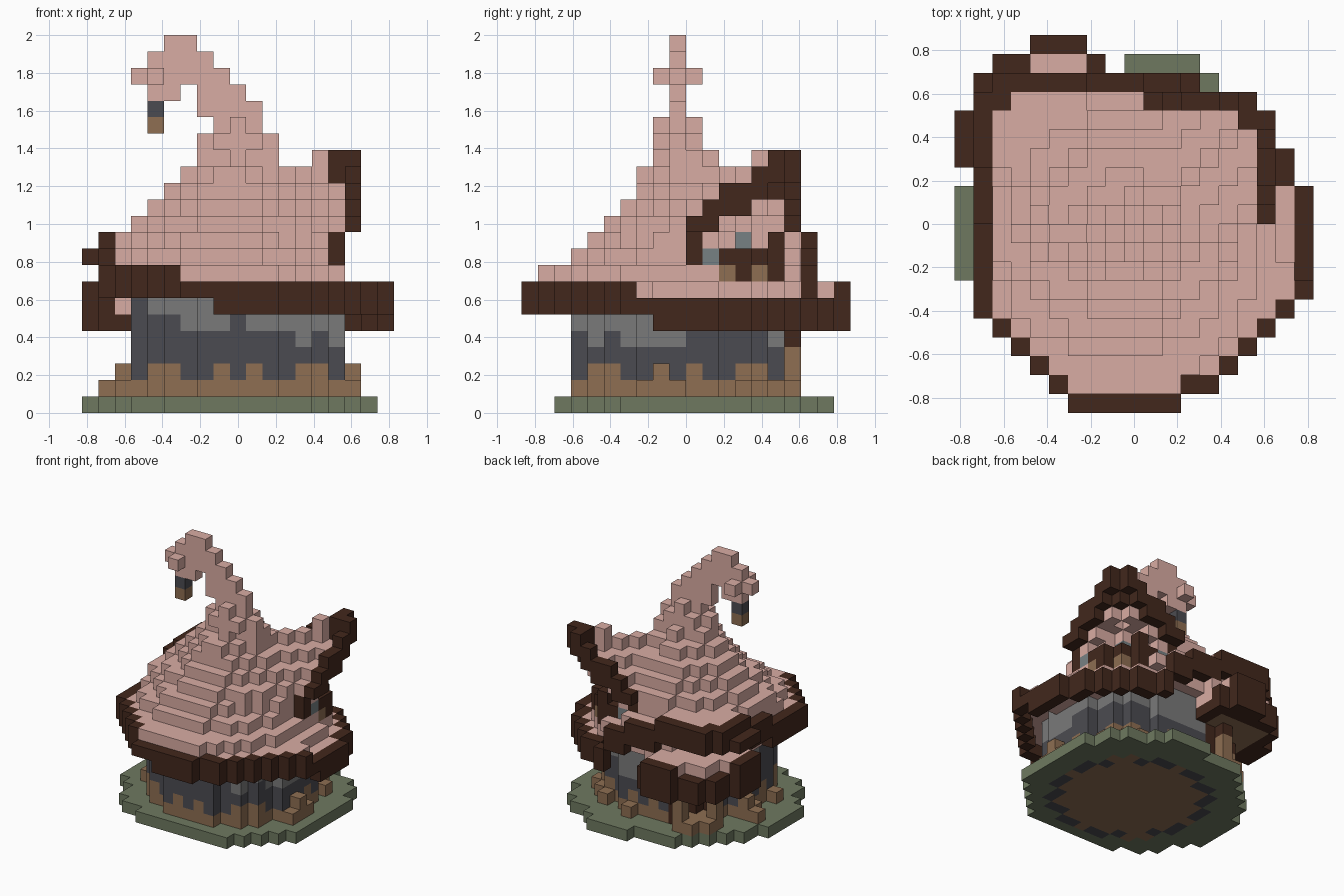
import bpy
import bmesh

cube = bpy.data.objects.get("Cube")
if cube:
    bpy.data.objects.remove(cube)

U = 2 / 23                      # block edge
PALETTE = {
    "dusty_pink": "D9ACA3", "dark_timber": "42271C", "earth_brown": "8E6E52",
    "dark_stone": "4B4B51", "light_stone": "7A7A7A", "moss_green": "6E7960",
    "window_grey": "778184",
}
PINK, TIMBER, BROWN, DARK, LIGHT, GREEN, GLASS = range(7)


def make_material(name, code):
    def linear(c):
        return c / 12.92 if c <= 0.04045 else ((c + 0.055) / 1.055) ** 2.4
    rgba = [linear(v / 255) for v in bytes.fromhex(code)] + [1.0]
    mat = bpy.data.materials.new(name)
    mat.use_nodes = True
    mat.diffuse_color = rgba
    mat.node_tree.nodes["Principled BSDF"].inputs["Base Color"].default_value = rgba
    return mat


MATERIALS = [make_material(n, c) for n, c in PALETTE.items()]
blocks = {}                     # (i, j, k) -> (part, colour)


def put(part, colour, i, j, k0, k1=None):
    for k in range(k0, (k0 if k1 is None else k1) + 1):
        blocks[i, j, k] = (part, colour)


def disc(i0, i1, j0, j1, power=2):
    """Grid cells of a superellipse filling the given bounds."""
    ci, cj, ri, rj = (i0 + i1) / 2, (j0 + j1) / 2, (i1 - i0 + 1) / 2, (j1 - j0 + 1) / 2
    return {(i, j) for i in range(20) for j in range(20)
            if abs((i - ci) / ri) ** power + abs((j - cj) / rj) ** power <= 1.02}


def rim(cells):
    return {(i, j) for i, j in cells
            if not {(i + 1, j), (i - 1, j), (i, j + 1), (i, j - 1)} <= cells}


# Mossy ground and floor
lawn = disc(0.4, 18, 1.4, 17.8) | {(12, 18), (0, 7)}
for i, j in lawn - {(7, 18), (8, 18), (14, 17), (17, 14)}:
    if i < 18 and j > 1 and -13 < i - j < 12:
        put("ground", GREEN, i, j, 0)
house = disc(3, 15, 3, 15)
wall = rim(house)
for i, j in house:
    dash = (i, j) in wall and (i + j) % 3
    put("floor", DARK if dash else BROWN, i, j, 0)

# Tilted brim outline: first and last cell of each row
ROWS = [(6, 11), (5, 13), (4, 14), (3, 15), (2, 16), (1, 17)] + [(1, 18)] * 6 + \
       [(1, 17)] * 2 + [(1, 16), (1, 15), (1, 14), (2, 12)]
roof = {(i, j) for j, (a, b) in enumerate(ROWS) for i in range(a, b + 1)}
edge = rim(roof) | {(2, 16)}


def brim_level(i, j):
    if (i > 14 and j > 7) or i + j > 28:
        return 5
    if i > 7 and j < 10:
        return 6
    if j < 10 or i > 9:
        return 7
    return 9 if i < 7 and j > 12 else 8


for i, j in roof:
    b = brim_level(i, j)
    if (i, j) in edge:
        thin = (i, j) in ((6, 0), (7, 0), (18, 7))
        put("brim", TIMBER, i, j, b, b if thin else b + 1)
    else:
        put("hat_roof", PINK, i, j, b + 1)
for j in (13, 14, 15):
    put("brim", TIMBER, 0, j, 9)


# Stone walls: earth, dark stone and light stone bands with wavy borders
def wall_colour(i, j, k):
    if k == 1 or (k == 2 and (i + j) % 2):
        return BROWN
    if k < 4 or (j < 9 and i == 3):
        return DARK
    if k == 4:
        return LIGHT if j > 14 or (i > 12 and j in (4, 6, 7, 8, 9)) else DARK
    return DARK if k == 5 and j < 6 and i in (4, 5, 9) else LIGHT


for i, j in wall:
    for k in range(1, brim_level(i, j) + 1):
        put("wall", wall_colour(i, j, k), i, j, k)

# Stepped hat cone, growing more pointed in plan towards the top
LAYERS = [(2, 16, 2, 16), (2, 15, 1, 16), (2, 14, 3, 16), (2, 14, 4, 15), (3, 14, 5, 15),
          (4, 13, 6, 14), (5, 12, 7, 13), (6, 11, 7, 12), (7, 11, 8, 11), (7, 11, 8, 10),
          (8, 10, 8, 10)]
for n, bounds in enumerate(LAYERS):
    power = 2 if n < 3 else 1.7 if n < 7 else 1.2
    for i, j in (disc(*bounds, power) & roof) - edge:
        put("hat_roof", PINK, i, j, n + 7)

# Curled hat tip with a hanging lantern
for k, a, b in ((18, 7, 10), (19, 4, 5), (19, 7, 9), (20, 3, 8), (21, 4, 7), (22, 5, 6)):
    for i in range(a, b + 1):
        put("hat_tip", PINK, i, 9, k)
for j in (8, 10):
    put("hat_tip", PINK, 4, j, 20)
put("lantern", DARK, 4, 9, 18)
put("lantern", BROWN, 4, 9, 17)

# Diagonal dormer: roof, recessed wall, sill and panes
SLOPE = [15, 13, 13, 12, 12, 11]
for i in range(9, 16):
    for j in range(9, 16):
        off = abs(i - j)
        if off > 5:
            continue
        top = SLOPE[off] if max(i, j) > 13 else min(SLOPE[off], 14)
        put("dormer_roof", PINK, i, j, 8 if i + j <= 26 else top - 1, top)
        if i + j in (27, 28) and off < 4:
            put("dormer_sill", TIMBER if off == 2 else BROWN, i, j, 8)
            put("dormer_sill", TIMBER, i, j, 9)
put("dormer_sill", TIMBER, 13, 15, 10)
for i, j, k in ((15, 11, 9), (13, 13, 10), (11, 15, 9)):
    put("dormer_window", GLASS, i, j, k)

# Timber arch of the dormer, mirrored across its diagonal
for j, top in zip(range(10, 16), (11, 12, 13, 13, 14, 15)):
    for a, b in ((16, j), (j, 16)):
        put("dormer_arch", TIMBER, a, b, max(top - 1, 11), top)
put("dormer_arch", TIMBER, 15, 15, 13, 15)
for a, b in ((15, 10), (10, 15)):
    put("dormer_arch", TIMBER, a, b, 9, 10)

# Porch canopy in the far corner, mirrored across its diagonal
porch_edge = [(0, 13), (0, 14), (0, 15), (1, 16), (1, 17), (1, 12)]
for i, j in porch_edge:
    for a, b in ((i, j), (19 - j, 19 - i)):
        put("porch_edge", TIMBER, a, b, 5, 7 if i == 0 else 6)
for i in range(1, 8):
    for j in range(12, 19):
        corner = (i, j) in ((1, 12), (7, 18), (1, 16), (1, 17), (1, 18), (2, 18), (3, 18))
        if i - j <= -7 and (i, j) not in house and not corner:
            inner = 1 < i < 7 and 12 < j < 18
            put("porch_beam", BROWN if inner else TIMBER, i, j, 5)
            put("porch_roof", PINK, i, j, 6, 7)

# Porch posts, door and steps
for i, j in ((3, 14), (5, 16)):
    put("porch_post", BROWN, i, j, 1, 3)
    put("porch_post", TIMBER, i, j, 4, 5)
for i, j in ((4, 13), (5, 14), (6, 15), (5, 13), (6, 14)):
    put("door", TIMBER, i, j, 1, 4)
for i, j in ((3, 15), (4, 15), (4, 16), (4, 14), (5, 15)):
    put("porch_step", BROWN, i, j, 1)

# Loose stones around the walls
for i, j, k in ((2, 11, 2), (1, 11, 1), (2, 10, 1), (2, 7, 1), (16, 8, 2), (16, 9, 1),
                (16, 7, 1), (15, 13, 1), (14, 14, 1), (13, 15, 1), (10, 16, 1)):
    put("stone", BROWN, i, j, 1, k)

# One mesh per part, only with the faces that are open to the air
SIDES = [(axis, sign) for axis in range(3) for sign in (0, 1)]


def build(part):
    bm, verts = bmesh.new(), {}
    for cell, (owner, colour) in blocks.items():
        if owner != part:
            continue
        for axis, sign in SIDES:
            near = list(cell)
            near[axis] += 2 * sign - 1
            if tuple(near) in blocks:
                continue
            ring = []
            for p, q in ((0, 0), (1, 0), (1, 1), (0, 1)):
                c = list(cell)
                c[axis] += sign
                c[(axis + 1) % 3] += p
                c[(axis + 2) % 3] += q
                key = tuple(c)
                if key not in verts:
                    verts[key] = bm.verts.new(((c[0] - 9.5) * U, (c[1] - 10) * U, c[2] * U))
                ring.append(verts[key])
            face = bm.faces.new(ring if sign else ring[::-1])
            face.material_index = colour
    mesh = bpy.data.meshes.new(part)
    bm.to_mesh(mesh)
    bm.free()
    for mat in MATERIALS:
        mesh.materials.append(mat)
    bpy.context.collection.objects.link(bpy.data.objects.new(part, mesh))


for part in sorted({owner for owner, _ in blocks.values()}):
    build(part)
